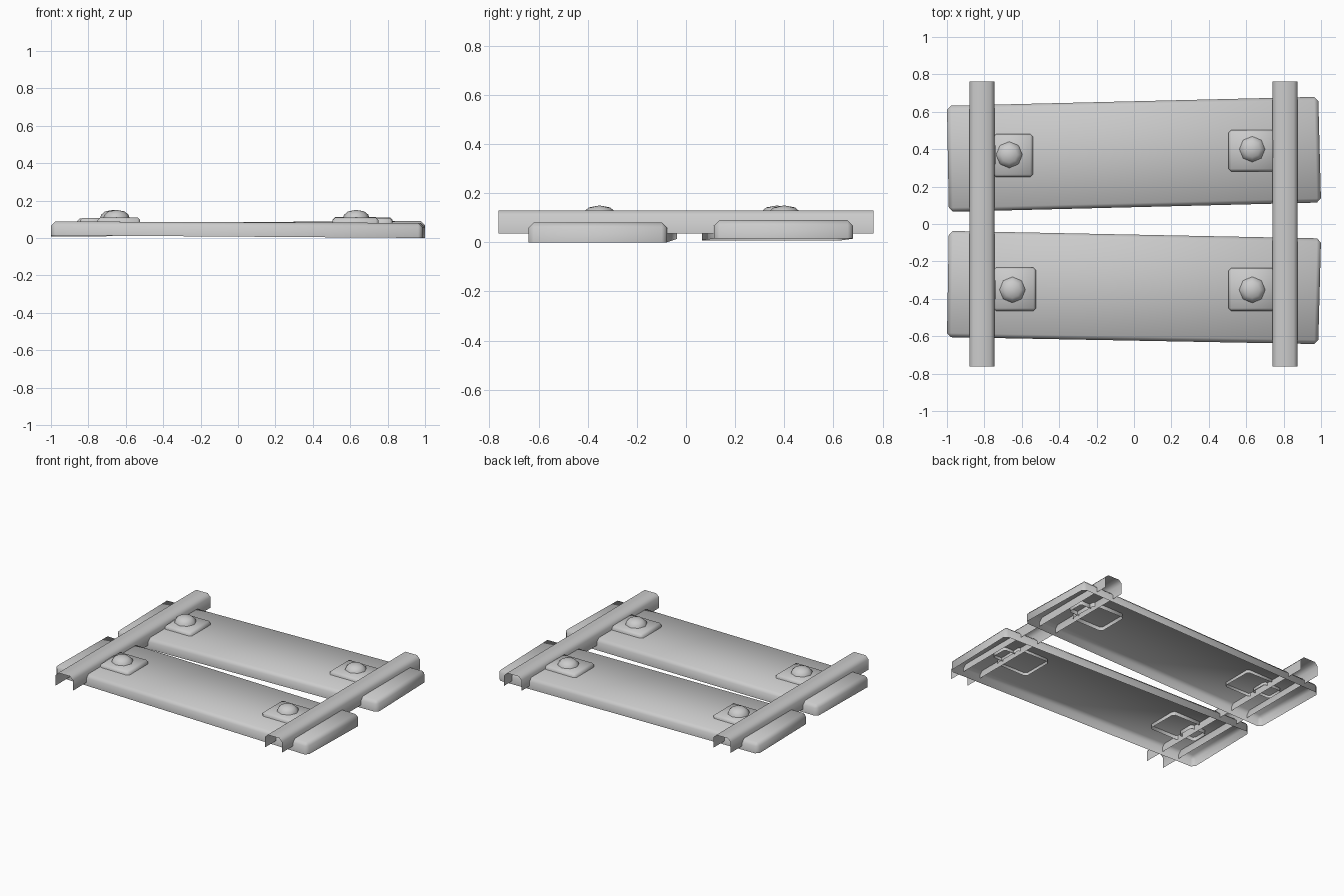
import bpy, bmesh, math

if "Cube" in bpy.data.objects:
    bpy.data.objects.remove(bpy.data.objects["Cube"])


def finish(name, bm):
    bmesh.ops.recalc_face_normals(bm, faces=bm.faces)
    me = bpy.data.meshes.new(name)
    # orient open shells outward using the upward-facing top
    top = max(bm.faces, key=lambda f: f.calc_center_median().z)
    if top.normal.z < 0:
        bmesh.ops.reverse_faces(bm, faces=bm.faces)
    bm.to_mesh(me)
    bm.free()
    ob = bpy.data.objects.new(name, me)
    bpy.context.collection.objects.link(ob)
    bpy.context.view_layer.objects.active = ob
    ob.select_set(True)
    bpy.ops.object.shade_smooth_by_angle(angle=math.radians(50))
    ob.select_set(False)
    return ob


def open_slab(name, corners, z_left, z_right, bevel):
    """Bevelled, bottomless slab; z ranges are given at its -x and +x ends."""
    bm = bmesh.new()
    zs = [z_left, z_right, z_right, z_left]
    low = [bm.verts.new((x, y, z[0])) for (x, y), z in zip(corners, zs)]
    high = [bm.verts.new((x, y, z[1])) for (x, y), z in zip(corners, zs)]
    bm.faces.new(high)
    for i in range(4):
        j = (i + 1) % 4
        bm.faces.new((low[i], low[j], high[j], high[i]))
    edges = [e for e in bm.edges if len(e.link_faces) == 2]
    bmesh.ops.bevel(bm, geom=edges, offset=bevel, segments=1,
                    profile=0.5, affect='EDGES')
    return finish(name, bm)


def rect(x0, x1, y0, y1):
    return [(x0, y0), (x1, y0), (x1, y1), (x0, y1)]


# Two slightly skewed planks
open_slab("back_plank", [(-0.99, 0.065), (1.0, 0.115), (0.985, 0.68), (-1.0, 0.632)],
          (0.008, 0.08), (0.015, 0.09), 0.022)
open_slab("front_plank", [(-1.0, -0.605), (0.985, -0.642), (1.0, -0.077), (-0.99, -0.037)],
          (0.014, 0.088), (0.0, 0.08), 0.022)

# Cross beams: open channels with chamfered upper edges
profile = [(-0.067, 0.035), (-0.067, 0.108), (-0.045, 0.13),
           (0.045, 0.13), (0.067, 0.108), (0.067, 0.035)]
for name, cx in (("left_beam", -0.813), ("right_beam", 0.808)):
    bm = bmesh.new()
    a = [bm.verts.new((cx + x, -0.762, z)) for x, z in profile]
    b = [bm.verts.new((cx + x, 0.762, z)) for x, z in profile]
    for i in range(len(profile) - 1):
        bm.faces.new((a[i], a[i + 1], b[i + 1], b[i]))
    finish(name, bm)

# Brackets: pad, narrow strap under the beam, and faceted bolt head
brackets = [
    ("back_left", (-0.752, -0.54, 0.25, 0.482), (-0.667, 0.37), -0.86, 0.106),
    ("back_right", (0.505, 0.752, 0.28, 0.503), (0.632, 0.40), 0.825, 0.112),
    ("front_left", (-0.752, -0.523, -0.465, -0.232), (-0.65, -0.352), -0.845, 0.11),
    ("front_right", (0.505, 0.752, -0.465, -0.235), (0.632, -0.352), 0.825, 0.108),
]
for name, pad, (bx, by), strap_x, top in brackets:
    z = (0.06, top)
    open_slab(name + "_pad", rect(*pad), z, z, 0.015)
    inner = 0.72 if strap_x > 0 else -0.72
    zs = (0.06, top - 0.003)
    open_slab(name + "_strap",
              rect(min(strap_x, inner), max(strap_x, inner), by - 0.06, by + 0.06),
              zs, zs, 0.012)
    bm = bmesh.new()
    rings = [[bm.verts.new((bx + r * math.cos(i * math.pi / 4),
                            by + r * math.sin(i * math.pi / 4), h))
              for i in range(8)]
             for r, h in ((0.071, 0.104), (0.065, 0.124), (0.043, 0.142))]
    tip = bm.verts.new((bx, by, 0.15))
    for i in range(8):
        j = (i + 1) % 8
        for lo, hi in zip(rings, rings[1:]):
            bm.faces.new((lo[i], lo[j], hi[j], hi[i]))
        bm.faces.new((rings[-1][i], rings[-1][j], tip))
    finish(name + "_bolt", bm)
